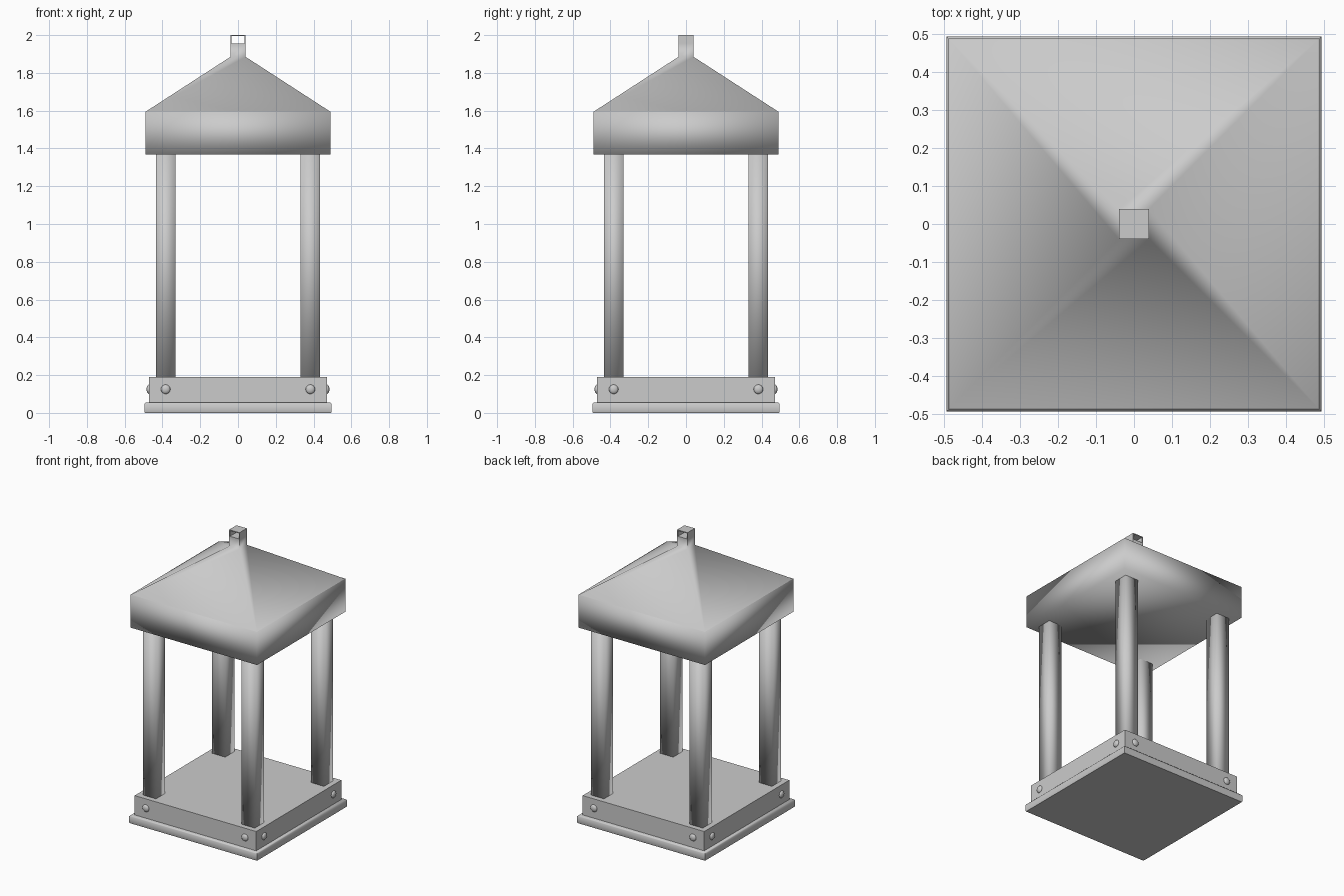
import bpy, bmesh, math
from mathutils import Matrix

if "Cube" in bpy.data.objects:
    bpy.data.objects.remove(bpy.data.objects["Cube"])


def finish(name, bm, bevel=0.0, angle=50):
    bmesh.ops.recalc_face_normals(bm, faces=bm.faces[:])
    me = bpy.data.meshes.new(name)
    bm.to_mesh(me)
    bm.free()
    for p in me.polygons:
        p.use_smooth = True
    ob = bpy.data.objects.new(name, me)
    bpy.context.collection.objects.link(ob)
    if bevel:
        m = ob.modifiers.new("Bevel", 'BEVEL')
        m.width = bevel
        m.segments = 2
        m.limit_method = 'ANGLE'
        m.angle_limit = math.radians(angle)
    else:
        me.set_sharp_from_angle(angle=math.radians(angle))
    return ob


def square_stack(name, rings, bevel=0.0, cx=0.0, cy=0.0, angle=50):
    """Square cross-sections (half width, height) joined in order, ends capped."""
    bm = bmesh.new()
    loops = [[bm.verts.new((cx + sx * h, cy + sy * h, z))
              for sx, sy in ((-1, -1), (1, -1), (1, 1), (-1, 1))] for h, z in rings]
    for a, b in zip(loops, loops[1:]):
        for i in range(4):
            j = (i + 1) % 4
            bm.faces.new((a[i], a[j], b[j], b[i]))
    bm.faces.new(loops[0][::-1])
    bm.faces.new(loops[-1])
    return finish(name, bm, bevel, angle)


def box(name, size, loc, bevel=0.0):
    bm = bmesh.new()
    bmesh.ops.create_cube(bm, size=1, matrix=Matrix.Translation(loc) @ Matrix.Diagonal((*size, 1)))
    return finish(name, bm, bevel)


# Base plate with softened top edge
square_stack("base_plate", [(0.492, 0), (0.495, 0.005), (0.495, 0.048), (0.488, 0.055)])

# Base box, closed on top
square_stack("base_box", [(0.47, 0.05), (0.47, 0.19)])

# Corner posts, softly shaded
for sx in (-1, 1):
    for sy in (-1, 1):
        square_stack("corner_post", [(0.051, 0.18), (0.051, 1.38)], 0, sx * 0.382, sy * 0.382, 100)

# Roof: closed underside, upright fascia, slope and neck
square_stack("roof_fascia", [(0.49, 1.367), (0.49, 1.596)], 0, 0, 0, 100)
square_stack("roof_slope", [(0.49, 1.594), (0.04, 1.885), (0.04, 1.955)], 0, 0, 0, 80)

# Hanging loop on the neck, open from front to back
for sx in (-1, 1):
    box("loop_side", (0.006, 0.08, 0.055), (sx * 0.037, 0, 1.9725))
box("loop_top", (0.08, 0.08, 0.006), (0, 0, 1.997))

# Domed rivets, two on each side of the base
for k in range(4):
    for sx in (-1, 1):
        bm = bmesh.new()
        mat = (Matrix.Rotation(k * math.pi / 2, 4, 'Z')
               @ Matrix.Translation((sx * 0.383, -0.47, 0.125))
               @ Matrix.Diagonal((0.025, 0.014, 0.025, 1)))
        bmesh.ops.create_uvsphere(bm, u_segments=16, v_segments=8, radius=1, matrix=mat)
        finish("rivet", bm)
